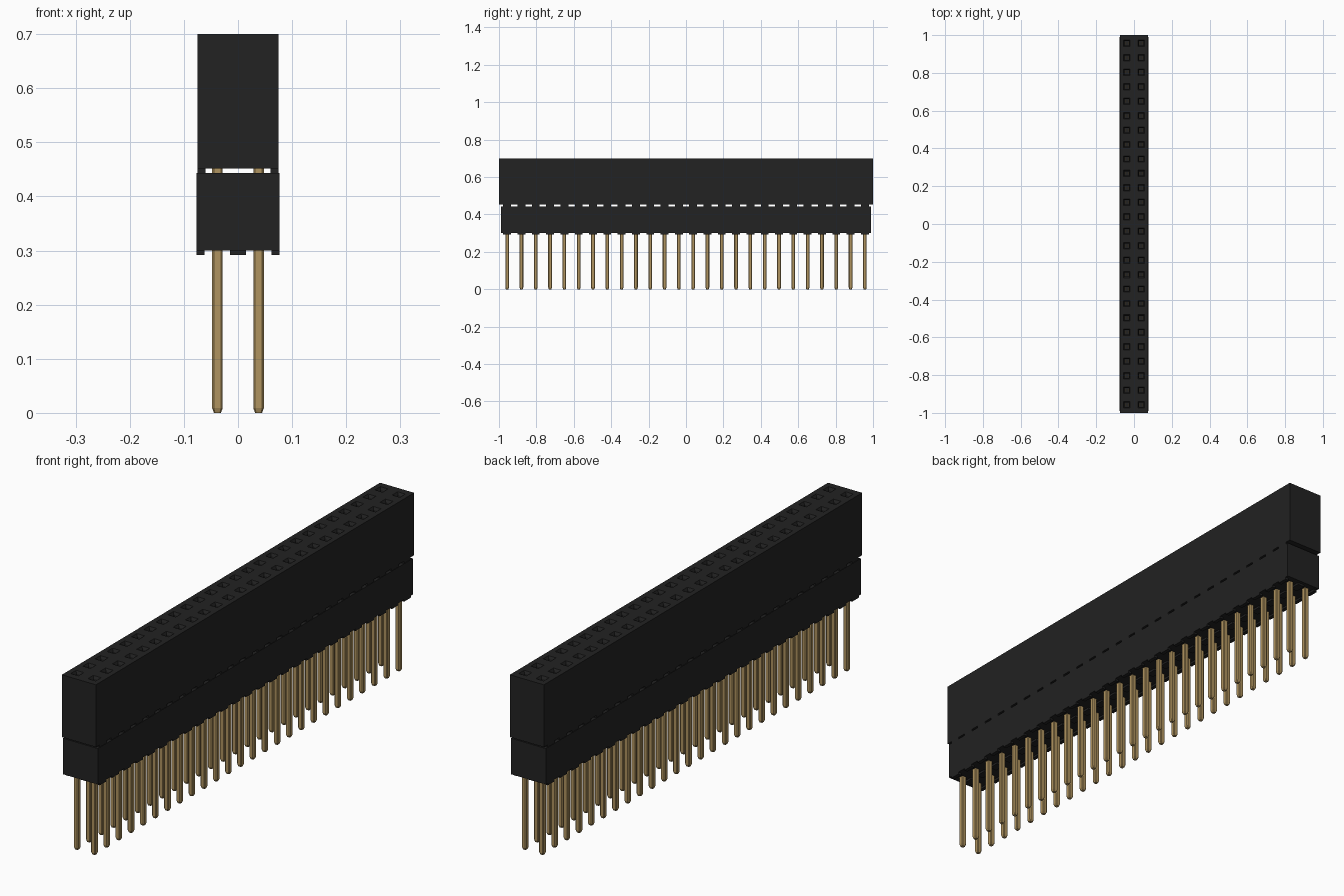
import bpy, bmesh, math

if "Cube" in bpy.data.objects:
    bpy.data.objects.remove(bpy.data.objects["Cube"])

ROWS, PITCH = 26, 0.0765
PX = 0.038                                   # pin column offset
YS = [(i - (ROWS - 1) / 2) * PITCH for i in range(ROWS)]


def material(name, rgb):
    m = bpy.data.materials.new(name)
    m.diffuse_color = (*rgb, 1)
    m.use_nodes = True
    m.node_tree.nodes["Principled BSDF"].inputs["Base Color"].default_value = m.diffuse_color
    return m


BLACK = material("black plastic", (0.016, 0.016, 0.016))
GOLD = material("gold metal", (0.434, 0.296, 0.115))


def finish(bm, name, mat, weld=False):
    if weld:
        bmesh.ops.remove_doubles(bm, verts=bm.verts, dist=1e-5)
    bmesh.ops.recalc_face_normals(bm, faces=bm.faces)
    me = bpy.data.meshes.new(name)
    bm.to_mesh(me)
    bm.free()
    me.materials.append(mat)
    ob = bpy.data.objects.new(name, me)
    bpy.context.collection.objects.link(ob)
    return ob


def ring(bm, x0, x1, y0, y1, z):
    return [bm.verts.new(p) for p in ((x0, y0, z), (x1, y0, z), (x1, y1, z), (x0, y1, z))]


def bridge(bm, a, b):
    n = len(a)
    for i in range(n):
        bm.faces.new((a[i], a[(i + 1) % n], b[(i + 1) % n], b[i]))


def box(bm, x0, x1, y0, y1, z0, z1):
    a, b = ring(bm, x0, x1, y0, y1, z0), ring(bm, x0, x1, y0, y1, z1)
    bridge(bm, a, b)
    bm.faces.new(a[::-1])
    bm.faces.new(b)


# Upper socket: outer walls, then one funnel-shaped hole per cell
bm = bmesh.new()
low, top = ring(bm, -.075, .075, -1, 1, .452), ring(bm, -.075, .075, -1, 1, .70)
bridge(bm, low, top)
bm.faces.new(low[::-1])
for i, y in enumerate(YS):
    y0 = -1 if i == 0 else y - PITCH / 2
    y1 = 1 if i == ROWS - 1 else y + PITCH / 2
    for x, x0, x1 in ((-PX, -.075, 0), (PX, 0, .075)):
        loops = [ring(bm, x0, x1, y0, y1, .70)]
        for h, z in ((.017, .70), (.0115, .69), (.0115, .50)):
            loops.append(ring(bm, x - h, x + h, y - h, y + h, z))
        for a, b in zip(loops, loops[1:]):
            bridge(bm, a, b)
        bm.faces.new(loops[-1])
finish(bm, "upper_socket", BLACK, weld=True)

# Small feet under the socket, along both long edges
bm = bmesh.new()
for y in YS:
    for s in (-1, 1):
        xs = sorted((s * .060, s * .075))
        box(bm, *xs, y - .021, y + .021, .443, .453)
finish(bm, "socket_feet", BLACK)

# Lower spacer block
bm = bmesh.new()
box(bm, -.0765, .0765, -.99, .99, .30, .443)
finish(bm, "lower_spacer", BLACK)

# Three rows of feet under the spacer
bm = bmesh.new()
for y in YS:
    for x0, x1 in ((-.0765, -.062), (-.015, .015), (.062, .0765)):
        box(bm, x0, x1, y - .021, y + .021, .292, .301)
finish(bm, "spacer_feet", BLACK)

# Pins: square bars with bevelled edges and tapered tips
def pin_ring(bm, x, y, h, c, z):
    pts = ((-h + c, -h), (h - c, -h), (h, -h + c), (h, h - c),
           (h - c, h), (-h + c, h), (-h, h - c), (-h, -h + c))
    return [bm.verts.new((x + a, y + b, z)) for a, b in pts]


bm = bmesh.new()
for y in YS:
    for x in (-PX, PX):
        loops = [pin_ring(bm, x, y, h, c, z) for h, c, z in
                 ((.0065, .002, 0), (.0098, .003, .009), (.0098, .003, .48))]
        bridge(bm, loops[0], loops[1])
        bridge(bm, loops[1], loops[2])
        bm.faces.new(loops[0][::-1])
        bm.faces.new(loops[2])
finish(bm, "pins", GOLD)

# Spring contacts: two thin leaves inside each hole
bm = bmesh.new()
for y in YS:
    for x in (-PX, PX):
        for s in (-1, 1):
            xs = sorted((x + s * .006, x + s * .010))
            box(bm, *xs, y - .007, y + .007, .49, .66)
finish(bm, "spring_contacts", GOLD)
